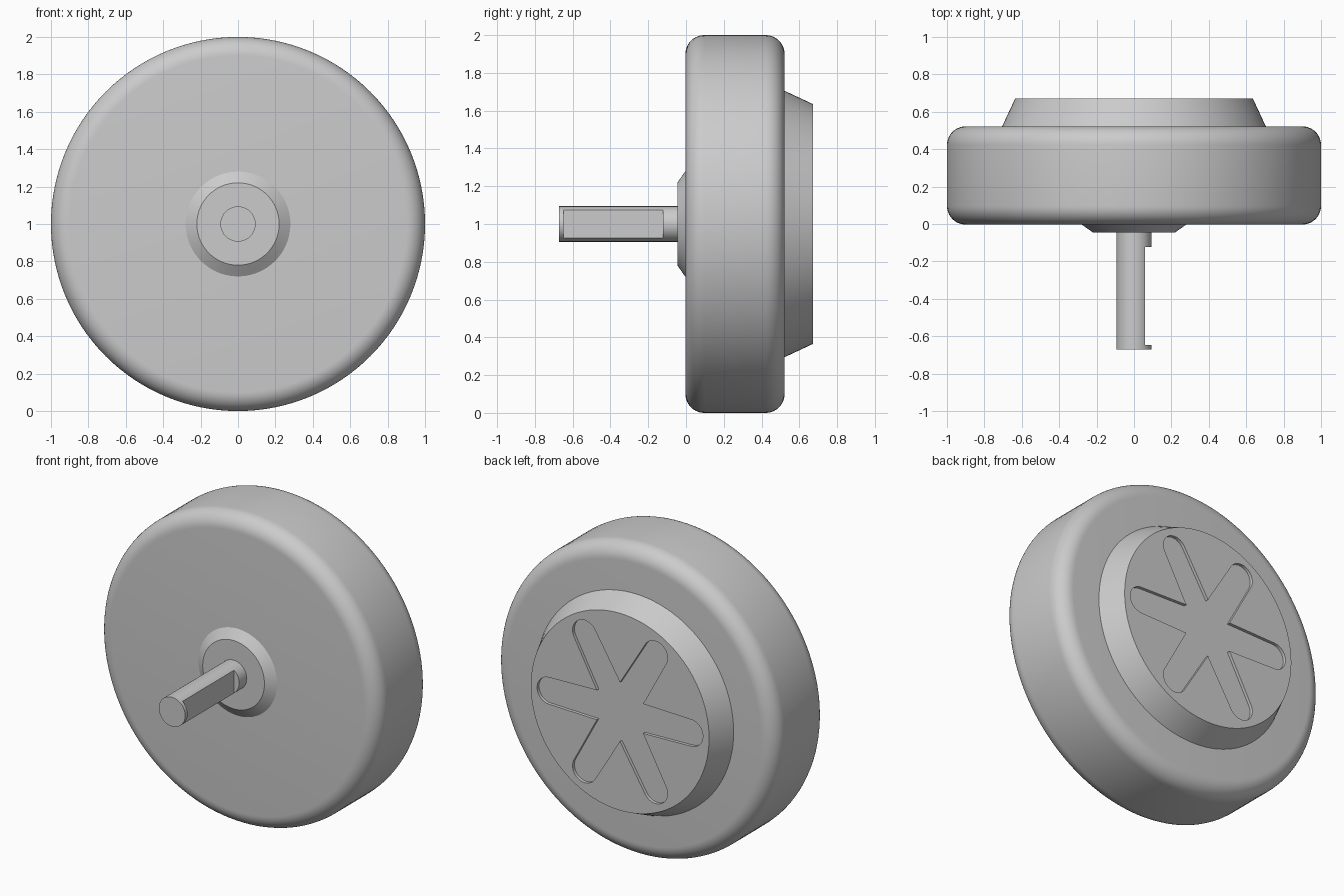
import bpy, bmesh
from math import sin, cos, pi, radians
from mathutils import Vector

cube = bpy.data.objects.get("Cube")
if cube:
    bpy.data.objects.remove(cube, do_unlink=True)

AXIS_Z = 1.0   # height of the turning axis, which runs along y

grey = bpy.data.materials.new("plain grey")
grey.use_nodes = True
grey.diffuse_color = (0.6, 0.6, 0.6, 1)
bsdf = next(n for n in grey.node_tree.nodes if n.type == "BSDF_PRINCIPLED")
bsdf.inputs["Base Color"].default_value = (0.6, 0.6, 0.6, 1)


def make_object(name, bm):
    bmesh.ops.recalc_face_normals(bm, faces=bm.faces)
    mesh = bpy.data.meshes.new(name)
    bm.to_mesh(mesh)
    bm.free()
    mesh.materials.append(grey)
    obj = bpy.data.objects.new(name, mesh)
    bpy.context.collection.objects.link(obj)
    return obj


def loft(name, loops):
    """Bridge equal-length closed loops of points and cap both ends."""
    bm = bmesh.new()
    rings = [[bm.verts.new(p) for p in loop] for loop in loops]
    n = len(rings[0])
    for a, b in zip(rings, rings[1:]):
        for i in range(n):
            j = (i + 1) % n
            bm.faces.new((a[i], a[j], b[j], b[i]))
    bm.faces.new(rings[0])
    bm.faces.new(rings[-1])
    return make_object(name, bm)


def turn(name, profile, sides=128):
    """Turn (radius, y) points around the axis."""
    angles = [2 * pi * i / sides for i in range(sides)]
    return loft(name, [[(r * cos(t), y, AXIS_Z + r * sin(t)) for t in angles]
                       for r, y in profile])


def cut(obj, cutter):
    """Subtract the cutter, keep the result and drop the cutter."""
    cutter.hide_render = True
    mod = obj.modifiers.new("cut", "BOOLEAN")
    mod.operation = "DIFFERENCE"
    mod.solver = "EXACT"
    mod.object = cutter
    graph = bpy.context.evaluated_depsgraph_get()
    mesh = bpy.data.meshes.new_from_object(obj.evaluated_get(graph))
    obj.modifiers.clear()
    obj.data = mesh
    bpy.data.objects.remove(cutter, do_unlink=True)


# wheel body with rounded rims
R, FRONT, BACK, FILLET, STEPS = 1.0, -0.003, 0.522, 0.1, 10
arc = [(R - FILLET + FILLET * sin(t), FILLET - FILLET * cos(t))
       for t in (pi / 2 * i / STEPS for i in range(STEPS + 1))]
rim = [(r, FRONT + d) for r, d in arc] + [(r, BACK - d) for r, d in reversed(arc)]
wheel = turn("wheel_body", rim)

# front collar, shaft and tapered back hub
collar = turn("front_collar", [(0.28, 0.02), (0.28, FRONT), (0.22, -0.045)])
shaft = turn("shaft", [(0.094, 0.0), (0.094, -0.672)], 64)
hub = turn("back_hub", [(0.705, 0.5), (0.705, BACK), (0.635, 0.672)])

# flat milled into the +x side of the shaft
bm = bmesh.new()
bmesh.ops.create_cube(bm, size=1)
bmesh.ops.scale(bm, vec=(0.1, 0.525, 0.4), verts=bm.verts)
bmesh.ops.translate(bm, vec=(0.058 + 0.05, -0.385, AXIS_Z), verts=bm.verts)
cut(shaft, make_object("flat_cutter", bm))

# six-petal recess in the hub face
NOTCH, TIP_CENTRE, TIP_R = 0.19, 0.505, 0.086
outline = []
for k in range(6):
    a = radians(60 * k)
    petal = [(NOTCH * cos(pi / 6), -NOTCH * sin(pi / 6))]
    petal += [(TIP_CENTRE + TIP_R * cos(t), TIP_R * sin(t))
              for t in (-pi / 2 + pi * i / 16 for i in range(17))]
    outline += [(u * cos(a) - v * sin(a), u * sin(a) + v * cos(a)) for u, v in petal]
star = loft("petal_cutter", [[(x, y, AXIS_Z + z) for x, z in outline]
                             for y in (0.652, 0.72)])
cut(hub, star)

# smooth curved surfaces, keep edges crisp
bpy.ops.object.select_all(action="DESELECT")
for obj in (wheel, collar, shaft, hub):
    obj.select_set(True)
bpy.context.view_layer.objects.active = wheel
bpy.ops.object.shade_smooth_by_angle(angle=radians(20))
